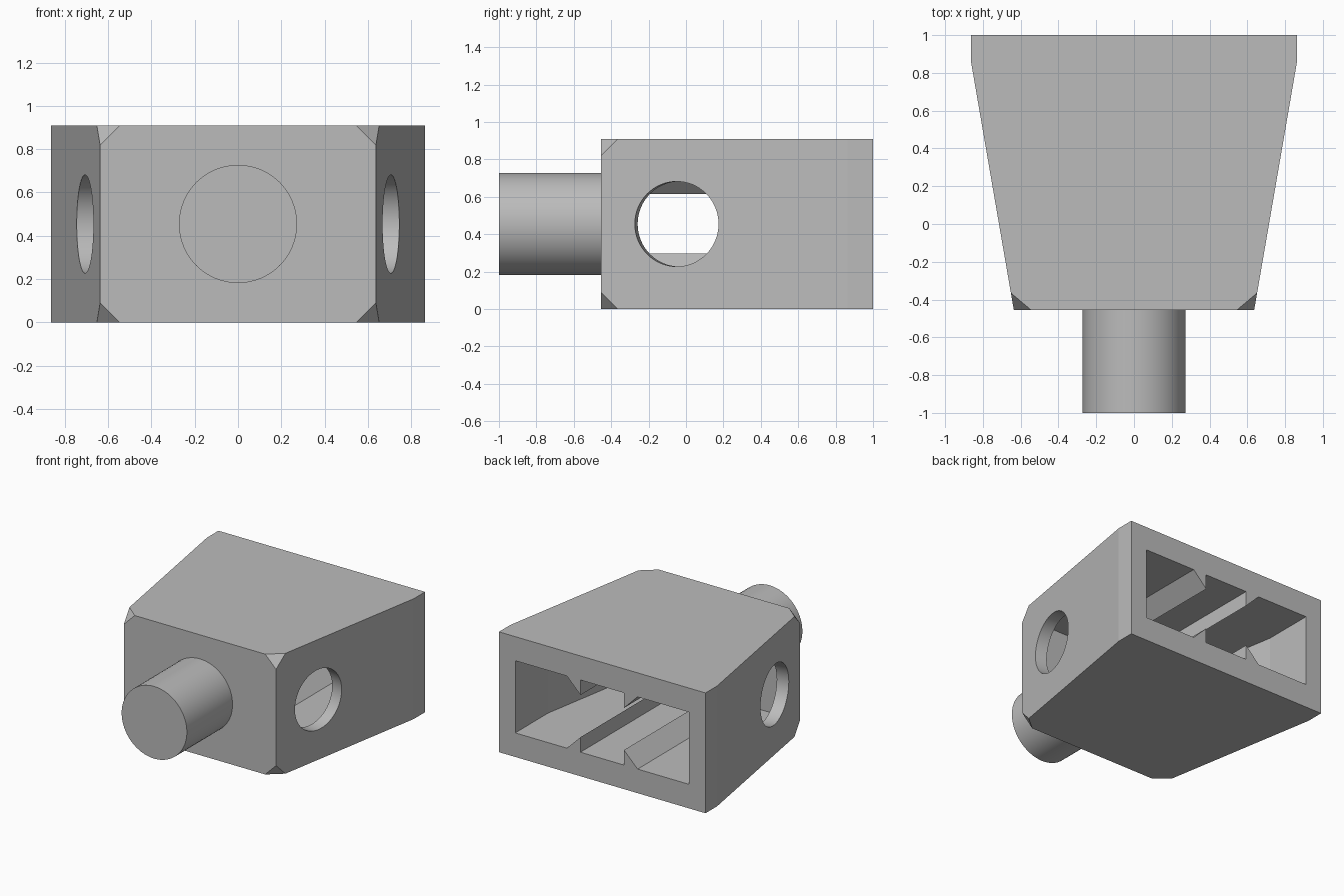
import bpy, bmesh, math
from mathutils import Matrix, Vector

if "Cube" in bpy.data.objects:
    bpy.data.objects.remove(bpy.data.objects["Cube"])

U = 1 / 11          # design unit: the model is 22 units long
HEIGHT = 10
MID = HEIGHT / 2

grey = bpy.data.materials.new("plain grey")
grey.use_nodes = True
grey.diffuse_color = (0.5, 0.5, 0.5, 1)
grey.node_tree.nodes["Principled BSDF"].inputs["Base Color"].default_value = grey.diffuse_color


def finish(name, bm):
    """Scale a mesh from units and put it in the scene."""
    bmesh.ops.scale(bm, vec=(U, U, U), verts=bm.verts)
    bmesh.ops.recalc_face_normals(bm, faces=bm.faces)
    mesh = bpy.data.meshes.new(name)
    bm.to_mesh(mesh)
    bm.free()
    mesh.materials.append(grey)
    obj = bpy.data.objects.new(name, mesh)
    bpy.context.collection.objects.link(obj)
    return obj


def prism(points, sweep):
    """Extrude a closed outline along a vector."""
    bm = bmesh.new()
    face = bm.faces.new([bm.verts.new(p) for p in points])
    out = bmesh.ops.extrude_face_region(bm, geom=[face])
    moved = [g for g in out["geom"] if isinstance(g, bmesh.types.BMVert)]
    bmesh.ops.translate(bm, vec=sweep, verts=moved)
    bmesh.ops.recalc_face_normals(bm, faces=bm.faces)
    return bm


def mirrored(half, z):
    """Plan outline from its +x half."""
    return [(x, y, z) for x, y in half] + [(-x, y, z) for x, y in reversed(half)]


def cylinder(name, centre, axis, radius, length):
    bm = bmesh.new()
    turn = Vector(axis).to_track_quat("Z", "Y").to_matrix().to_4x4()
    bmesh.ops.create_cone(bm, cap_ends=True, segments=64, radius1=radius, radius2=radius,
                          depth=length, matrix=Matrix.Translation(centre) @ turn)
    return finish(name, bm)


def activate(obj):
    bpy.ops.object.select_all(action="DESELECT")
    obj.select_set(True)
    bpy.context.view_layer.objects.active = obj


def cut(obj, cutter):
    """Subtract a cutter and remove it."""
    cutter.hide_render = True
    mod = obj.modifiers.new("cut", "BOOLEAN")
    mod.operation = "DIFFERENCE"
    mod.solver = "EXACT"
    mod.object = cutter
    activate(obj)
    bpy.ops.object.modifier_apply(modifier=mod.name)
    bpy.data.objects.remove(cutter)


# Tapered housing with its four front corners clipped
bm = prism(mirrored([(7, -5), (9.5, 9.5), (9.5, 11)], 0), (0, 0, HEIGHT))
corners = [v for v in bm.verts if v.co.y < -4.9]
bmesh.ops.bevel(bm, geom=corners, offset=1, segments=1, affect="VERTICES")
housing = finish("housing", bm)

# Cavity open to the back, keeping four wedge rails on its floor and ceiling
cavity = finish("cavity_cutter", prism(
    mirrored([(6.33, -3), (8, 6.69), (8, 12)], 2), (0, 0, HEIGHT - 4)))
for side in (-1, 1):
    for up in (-1, 1):
        outline = [(side * x, -4, MID + up * h)
                   for x, h in ((2, 1.75), (3.25, 3), (3.25, 3.5), (2, 3.5))]
        cut(cavity, finish("rail_cutter", prism(outline, (0, 17, 0))))
cut(housing, cavity)

# Round holes square to the slanted side walls
for side in (-1, 1):
    cut(housing, cylinder("hole_cutter", (side * 7.77, -0.55, MID),
                          (side * 14.5, -2.5, 0), 2.5, 3.2))

# Front peg
peg = cylinder("peg", (0, -7.9, MID), (0, 1, 0), 3, 6.2)

for obj in (housing, peg):
    activate(obj)
    bpy.ops.object.shade_smooth_by_angle(angle=math.radians(8))
